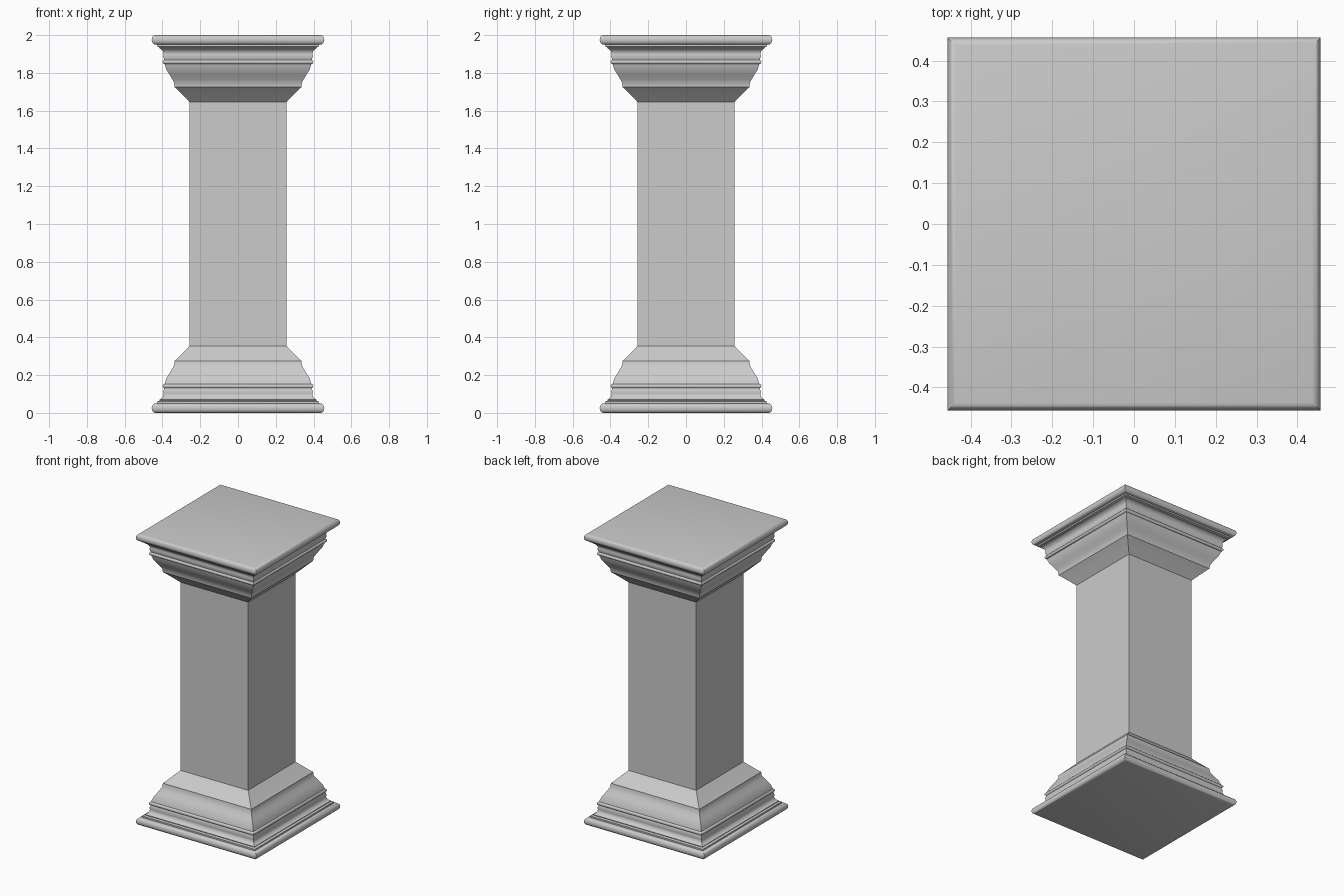
import bpy, bmesh, math

if "Cube" in bpy.data.objects:
    bpy.data.objects.remove(bpy.data.objects["Cube"])


def arc(cx, cz, rx, rz, a0, a1, n):
    """Points (half width, height) along an elliptical arc, angles in degrees."""
    pts = []
    for i in range(n + 1):
        a = math.radians(a0 + (a1 - a0) * i / n)
        pts.append((cx + rx * math.cos(a), cz + rz * math.sin(a)))
    return pts


def square_loft(name, profile, angle=35):
    """Mitred square moulding made from a (half width, height) profile."""
    bm = bmesh.new()
    rings = [[bm.verts.new((sx * w, sy * w, z))
              for sx, sy in ((-1, -1), (1, -1), (1, 1), (-1, 1))]
             for w, z in profile]
    for a, b in zip(rings, rings[1:]):
        for i in range(4):
            j = (i + 1) % 4
            bm.faces.new((a[i], a[j], b[j], b[i]))
    bm.faces.new(rings[0])
    bm.faces.new(rings[-1])
    bmesh.ops.recalc_face_normals(bm, faces=bm.faces)
    mesh = bpy.data.meshes.new(name)
    bm.to_mesh(mesh)
    bm.free()
    obj = bpy.data.objects.new(name, mesh)
    bpy.context.collection.objects.link(obj)
    bpy.ops.object.select_all(action='DESELECT')
    obj.select_set(True)
    bpy.context.view_layer.objects.active = obj
    bpy.ops.object.shade_smooth_by_angle(angle=math.radians(angle))
    return obj


# Foot profile: rounded slab, fillet, cove, bead, then ogee up to the shaft
foot = arc(0.437, 0.025, 0.02, 0.025, -90, 90, 8)
foot += [(0.428, 0.05), (0.428, 0.06), (0.415, 0.065)]
foot += arc(0.428, 0.1, 0.034, 0.032, 250, 160, 6)
foot += [(0.392, 0.125)]
foot += arc(0.386, 0.142, 0.013, 0.012, -70, 80, 6)
foot += [(0.386, 0.162), (0.378, 0.185), (0.362, 0.21), (0.347, 0.235),
         (0.338, 0.252), (0.336, 0.275), (0.325, 0.285),
         (0.29, 0.32), (0.257, 0.354)]

square_loft("base_moulding", foot)
square_loft("capital_moulding", [(w, 2 - z) for w, z in reversed(foot)])

# Plain square shaft between the mouldings
square_loft("shaft", [(0.257, 0.354), (0.257, 1.646)])
